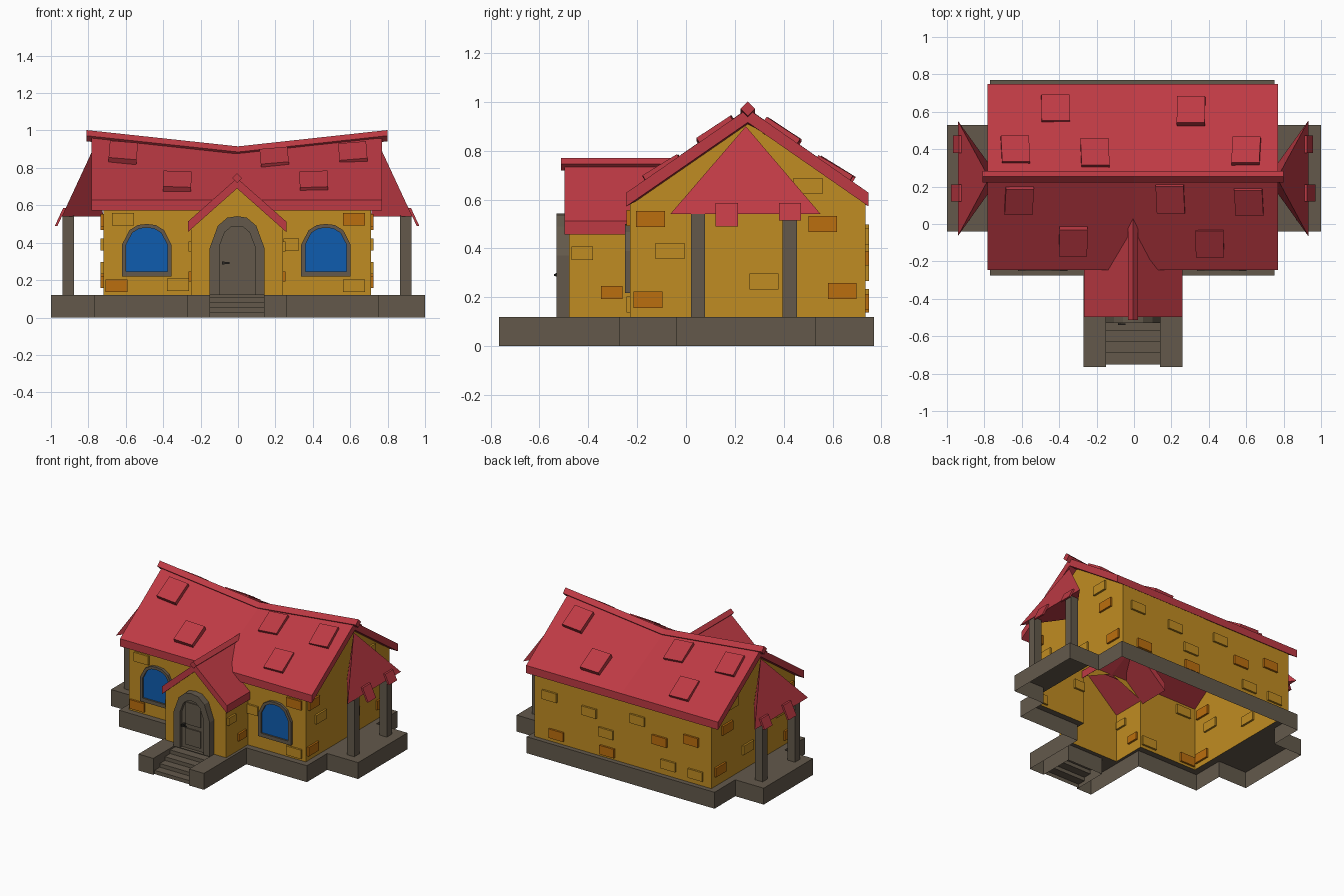
import bpy, bmesh
from mathutils import Vector, Matrix

if "Cube" in bpy.data.objects:
    bpy.data.objects.remove(bpy.data.objects["Cube"])


def colour(name, rgb):
    m = bpy.data.materials.new(name)
    lin = [((c / 255 + 0.055) / 1.055) ** 2.4 if c > 10 else c / 255 / 12.92 for c in rgb]
    m.diffuse_color = (*lin, 1)
    m.use_nodes = True
    m.node_tree.nodes["Principled BSDF"].inputs["Base Color"].default_value = m.diffuse_color
    return m


RED = colour("roof red", (190, 58, 68))
AMBER = colour("wall amber", (192, 140, 34))
ORANGE = colour("brick orange", (187, 110, 14))
BLUE = colour("window blue", (15, 92, 175))
STONE = colour("stone brown", (99, 89, 75))
DARK = colour("dark metal", (45, 42, 38))


def finish(name, bm, mat, recalc=True):
    bmesh.ops.remove_doubles(bm, verts=bm.verts, dist=1e-5)
    if recalc:
        bmesh.ops.recalc_face_normals(bm, faces=bm.faces)
    me = bpy.data.meshes.new(name)
    bm.to_mesh(me)
    bm.free()
    me.materials.append(mat)
    ob = bpy.data.objects.new(name, me)
    bpy.context.collection.objects.link(ob)
    return ob


def poly(bm, pts):
    return bm.faces.new([bm.verts.new(p) for p in pts])


def box(bm, lo, hi):
    c = [(a + b) / 2 for a, b in zip(lo, hi)]
    s = [b - a for a, b in zip(lo, hi)]
    bmesh.ops.create_cube(bm, size=1, matrix=Matrix.Translation(c) @ Matrix.Diagonal((*s, 1)))


def loft(bm, sections, caps=True, closed=True):
    rows = [[bm.verts.new(p) for p in s] for s in sections]
    n = len(rows[0])
    for a, b in zip(rows, rows[1:]):
        for i in range(n if closed else n - 1):
            j = (i + 1) % n
            bm.faces.new((a[i], a[j], b[j], b[i]))
    if caps:
        bm.faces.new(rows[0])
        bm.faces.new(rows[-1])


Z0 = 0.12                       # top of the stone base
XL, XR, YF, YB = -0.72, 0.71, -0.23, 0.735   # house walls
PL, PR, PF = -0.25, 0.24, -0.48              # entrance walls
RY = 0.253                      # ridge line

# Stone base: open-bottomed shell with the house footprint left out
xs = [-1, -.77, XL, -.27, PL, -.15, .14, PR, .26, XR, .75, 1]
ys = [-.765, -.51, PF, -.275, YF, -.04, .53, YB, .77]


def outline(x, y):
    main = -.77 < x < .75 and -.275 < y < .77
    wings = -1 < x < 1 and -.04 < y < .53
    porch = -.27 < x < .26 and -.765 < y < 0 and not (-.15 < x < .14 and y < -.51)
    return main or wings or porch


def indoors(x, y):
    return (XL < x < XR and YF < y < YB) or (PL < x < PR and PF < y < 0)


bm = bmesh.new()
for x0, x1 in zip(xs, xs[1:]):
    for y0, y1 in zip(ys, ys[1:]):
        cx, cy = (x0 + x1) / 2, (y0 + y1) / 2
        if not outline(cx, cy):
            continue
        if not indoors(cx, cy):
            poly(bm, [(x0, y0, Z0), (x1, y0, Z0), (x1, y1, Z0), (x0, y1, Z0)])
        sides = [((x0, y0), (x1, y0), 0, -1), ((x1, y0), (x1, y1), 1, 0),
                 ((x1, y1), (x0, y1), 0, 1), ((x0, y1), (x0, y0), -1, 0)]
        for p, q, dx, dy in sides:
            if not outline((p[0] + q[0]) / 2 + dx * .001, (p[1] + q[1]) / 2 + dy * .001):
                poly(bm, [(*p, 0), (*q, 0), (*q, Z0), (*p, Z0)])
finish("stone_base", bm, STONE, False)

# Entrance steps
prof = []
for i in range(4):
    prof += [(-.75 + .06 * i, .027 * i), (-.75 + .06 * i, .027 * (i + 1))]
prof.append((-.51, .108))
bm = bmesh.new()
loft(bm, [[(x, y, z) for y, z in prof] for x in (.14, -.15)], caps=False, closed=False)
finish("entrance_steps", bm, STONE)

# House walls
bm = bmesh.new()
poly(bm, [(x, YF, z) for x, z in [(XL, Z0), (PL, Z0), (PL, .48), (0, .585), (PR, .48),
                                  (PR, Z0), (XR, Z0), (XR, .585), (XL, .585)]])
poly(bm, [(XR, YB, Z0), (XL, YB, Z0), (XL, YB, .585), (XR, YB, .585)])
poly(bm, [(XR, y, z) for y, z in [(YF, Z0), (YB, Z0), (YB, .585), (RY, .915), (YF, .585)]])
poly(bm, [(XL, y, z) for y, z in [(YF, Z0), (YF, .585), (RY, .915), (YB, .585), (YB, Z0)]])
# Entrance walls
poly(bm, [(x, PF, z) for x, z in [(PL, Z0), (PR, Z0), (PR, .485), (0, .7), (PL, .485)]])
poly(bm, [(PR, PF, Z0), (PR, YF, Z0), (PR, YF, .485), (PR, PF, .485)])
poly(bm, [(PL, YF, Z0), (PL, PF, Z0), (PL, PF, .485), (PL, YF, .485)])
finish("walls", bm, AMBER, False)


# Main roof with sagging ridge
def ridge(x):
    return .888 + .085 * abs(x) / .78


bm = bmesh.new()
loft(bm, [[(x, y, z) for y, z in [(-.245, .572), (-.245, .628), (RY, ridge(x)), (.748, .628),
                                  (.748, .572), (RY, ridge(x) - .056)]] for x in (-.783, 0, .77)])
finish("main_roof", bm, RED)

bm = bmesh.new()
loft(bm, [[(x, RY + dy, z + dz) for dy, dz in [(0, .03), (.03, 0), (0, -.03), (-.03, 0)]]
          for x, z in [(-.81, .972), (0, .885), (.798, .972)]])
finish("main_ridge_beam", bm, RED)

# Entrance roof and its ridge beam
bm = bmesh.new()
loft(bm, [[(x, y, z) for x, z in [(-.268, .457), (-.268, .513), (-.005, .745), (.258, .513),
                                  (.258, .457), (-.005, .69)]] for y in (-.498, .0)])
finish("entrance_roof", bm, RED)
bm = bmesh.new()
loft(bm, [[(-.005 + dx, y, .745 + dz) for dx, dz in [(0, .026), (.026, 0), (0, -.026), (-.026, 0)]]
          for y in (-.512, .03)])
finish("entrance_ridge_beam", bm, RED)

# Roof tiles laid on the slopes
bm = bmesh.new()
tiles = [(-.615, .13), (-.325, -.09), (.195, .14), (.405, -.095), (.615, .125),
         (-.42, .61), (-.635, .39), (-.21, .375), (.305, .6), (.6, .385)]


def roof_z(x, y):
    return .628 + (ridge(x) - .628) * (1 - abs(y - RY) / .496)


for x, y in tiles:
    e = .01
    tx = Vector((2 * e, 0, roof_z(x + e, y) - roof_z(x - e, y))).normalized()
    ty = Vector((0, 2 * e, roof_z(x, y + e) - roof_z(x, y - e)))
    n = tx.cross(ty).normalized()
    ty = n.cross(tx)
    rot = Matrix((tx, ty, n)).transposed().to_4x4()
    pos = Vector((x, y, roof_z(x, y))) + n * .008
    bmesh.ops.create_cube(bm, size=1, matrix=Matrix.Translation(pos) @ rot
                          @ Matrix.Diagonal((.15, .165, .034, 1)))
finish("roof_tiles", bm, RED)

# Side awnings with hanging shingles, and their posts
for side, s in (("left", -1), ("right", 1)):
    def X(x):
        return -.005 + s * x
    bm = bmesh.new()
    apex, back = (X(.77), .245, .9), (X(.715), .245, .54)
    a, b = (X(.937), -.065, .54), (X(.937), .552, .54)
    for tri in ((apex, a, b), (apex, a, back), (apex, b, back), (a, b, back)):
        poly(bm, tri)
    finish(side + "_awning", bm, RED)
    bm = bmesh.new()
    for y0, y1, z in ((.12, .212, .49), (.38, .472, .515)):
        loft(bm, [[(X(.937 - (h - .54) * .464 + d), y, h) for h, d in
                   ((z, 0), (z, .014), (.585, .014), (.585, 0))] for y in (y0, y1)])
    finish(side + "_awning_shingles", bm, RED)
    bm = bmesh.new()
    for y in (.02, .396):
        box(bm, (min(X(.872), X(.932)), y, Z0), (max(X(.872), X(.932)), y + .058, .545))
    finish(side + "_awning_posts", bm, STONE)


# Arched windows and door
def arch(cx, hw, z0, zs, z1):
    half = [(1, z0), (1, zs)] + [(f, zs + g * (z1 - zs)) for f, g in ((.7, .7), (.36, .95))]
    return ([(cx - f * hw, z) for f, z in half] + [(cx, z1)]
            + [(cx + f * hw, z) for f, z in reversed(half)])


def frame(name, outer, inner, front, back, glass_y, glass_name, mat):
    bm = bmesh.new()
    loft(bm, [[(x, y, z) for x, z in loop] for loop, y in
              ((outer, back), (outer, front), (inner, front), (inner, glass_y))], caps=False)
    finish(name, bm, STONE)
    bm = bmesh.new()
    poly(bm, [(x, glass_y, z) for x, z in inner])
    finish(glass_name, bm, mat, False)


for side, cx in (("left", -.488), ("right", .47)):
    frame(side + "_window_frame", arch(cx, .132, .218, .39, .5), arch(cx, .11, .245, .39, .48),
          -.25, YF, -.238, side + "_window_glass", BLUE)
frame("door_frame", arch(-.005, .147, Z0, .37, .542), arch(-.005, .095, Z0 + .003, .38, .488),
      -.53, PF, -.505, "door", STONE)
bm = bmesh.new()
box(bm, (-.065, -.513, .15), (.055, -.505, .27))
box(bm, (-.065, -.513, .3), (.055, -.505, .46))
finish("door_panels", bm, STONE)
bm = bmesh.new()
box(bm, (-.085, -.535, .284), (-.072, -.505, .3))
box(bm, (-.085, -.54, .287), (-.045, -.532, .296))
finish("door_handle", bm, DARK)

# Raised bricks: (position along wall, height, orange?)
front = [(-.615, .525, 0), (-.65, .17, 1), (-.32, .175, 0), (.285, .39, 0), (.62, .525, 1), (.62, .17, 0)]
rear = [(.585, .45, 0), (.53, .18, 1), (.265, .42, 0), (.13, .3, 0), (.12, .17, 1), (-.125, .465, 0),
        (-.305, .36, 1), (-.56, .43, 1), (-.375, .2, 0), (-.595, .19, 0)]
gable = [(-.145, .52, 1), (-.065, .39, 0), (-.155, .19, 1), (.32, .265, 0), (.56, .5, 1),
         (.64, .225, 1), (.5, .655, 0)]
entry = [(-.425, .38, 0), (-.305, .22, 1)]
T = .014
sets = [(front, 0, YF), (rear, 0, YB), (gable, 1, XR), (gable, 1, XL), (entry, 1, PR), (entry, 1, PL)]
for kind, name, mat in ((0, "amber_bricks", AMBER), (1, "orange_bricks", ORANGE)):
    bm = bmesh.new()
    for bricks, axis, wall in sets:
        w, h = (.044, .027) if bricks is entry else (.059, .033)
        for u, z, k in bricks:
            if k != kind:
                continue
            if u == .285:
                w = .042
            if axis == 0:
                box(bm, (u - w, wall - T, z - h), (u + w, wall + T, z + h))
            else:
                box(bm, (wall - T, u - w, z - h), (wall + T, u + w, z + h))
            if bricks is not entry:
                w = .059
    finish(name, bm, mat)
